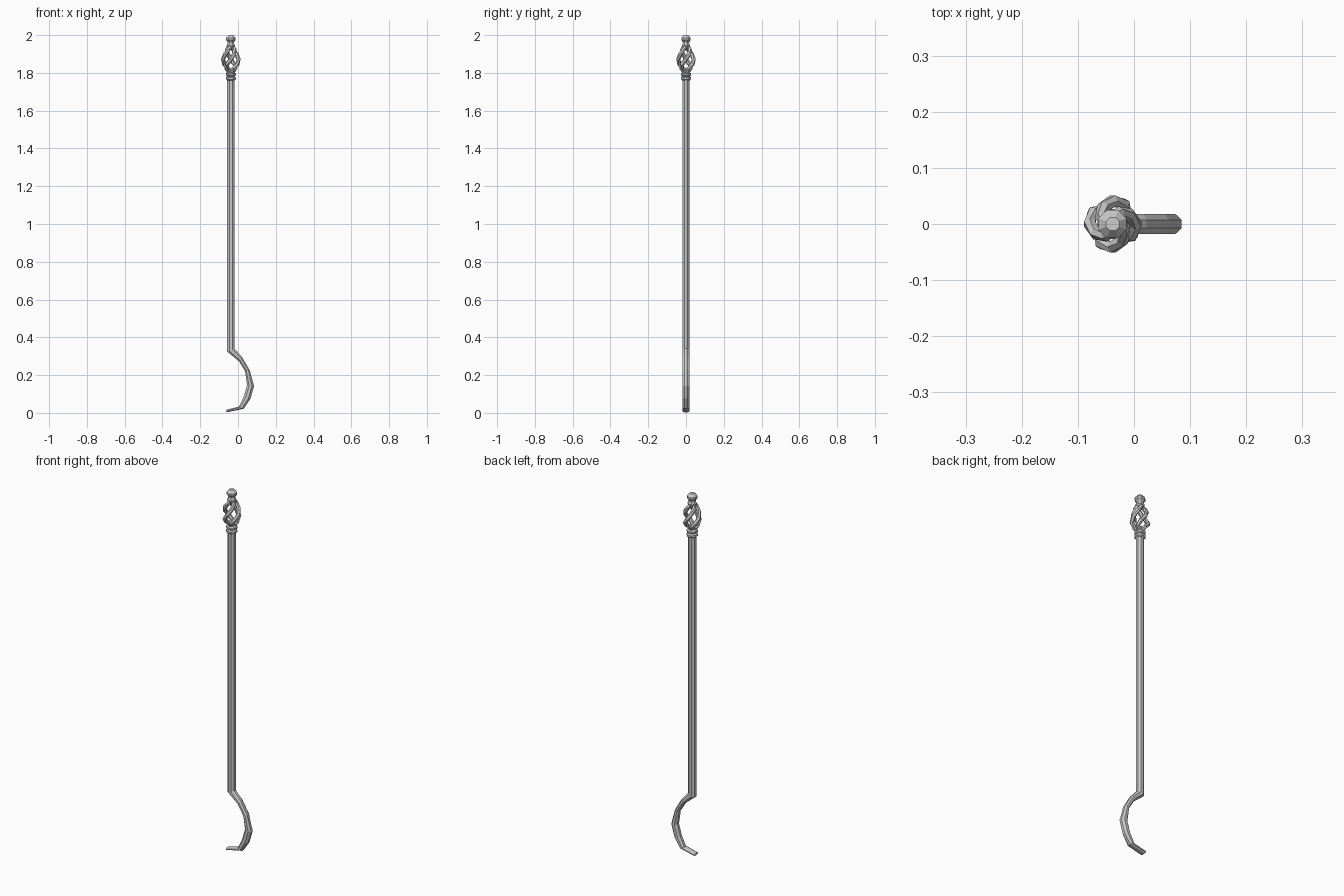
import bpy, bmesh, math
from mathutils import Vector

if "Cube" in bpy.data.objects:
    bpy.data.objects.remove(bpy.data.objects["Cube"])

X0 = -0.038
UP = Vector((0, 0, 1))


def make_object(name, bm):
    bmesh.ops.recalc_face_normals(bm, faces=bm.faces)
    mesh = bpy.data.meshes.new(name)
    bm.to_mesh(mesh)
    bm.free()
    obj = bpy.data.objects.new(name, mesh)
    bpy.context.collection.objects.link(obj)
    return obj


def skin(bm, rings):
    """Bridge equal-sized rings of points and cap both ends."""
    vs = [[bm.verts.new(p) for p in r] for r in rings]
    n = len(vs[0])
    for a, b in zip(vs, vs[1:]):
        for i in range(n):
            j = (i + 1) % n
            bm.faces.new((a[i], a[j], b[j], b[i]))
    bm.faces.new(vs[0])
    bm.faces.new(vs[-1])


def circle(n):
    return [(math.cos((i + .5) * math.tau / n), math.sin((i + .5) * math.tau / n)) for i in range(n)]


def lathe(name, profile, n=8):
    bm = bmesh.new()
    skin(bm, [[(X0 + r * c, r * s, z) for c, s in circle(n)] for r, z in profile])
    return make_object(name, bm)


# Shaft and hook: x, z of the left edge then x, z of the right edge
edges = [(-.058, 1.77, -.018, 1.77), (-.058, .325, -.018, .34),
         (.006, .272, .022, .295), (.037, .222, .062, .226),
         (.048, .147, .085, .142), (.03, .085, .066, .075),
         (.005, .033, .03, .022), (-.063, .016, -.06, .003)]
bm = bmesh.new()
rings = []
for xa, za, xb, zb in edges:
    mid = Vector(((xa + xb) / 2, 0, (za + zb) / 2))
    half = Vector(((xb - xa) / 2, 0, (zb - za) / 2))
    rings.append([mid + half * c / .924 + Vector((0, .019 * s, 0)) for c, s in circle(8)])
skin(bm, rings)
make_object("shaft_and_hook", bm)

# Collar below the basket and knob above it
lathe("collar", [(.02, 1.76), (.029, 1.766), (.029, 1.776), (.022, 1.782), (.029, 1.788),
                 (.029, 1.797), (.02, 1.803), (.02, 1.82)])
lathe("knob", [(.012, 1.925), (.022, 1.935), (.024, 1.945), (.018, 1.956), (.019, 1.964),
               (.027, 1.974), (.027, 1.985), (.013, 2.0)])

# Twisted basket of four bars
path = [(.010, 1.805), (.027, 1.822), (.040, 1.845), (.041, 1.872),
        (.034, 1.9), (.023, 1.924), (.010, 1.942)]
bm = bmesh.new()
for k in range(4):
    pts = []
    for i, (r, z) in enumerate(path):
        a = math.tau * k / 4 + math.pi * i / (len(path) - 1)
        pts.append(Vector((X0 + r * math.cos(a), r * math.sin(a), z)))
    rings = []
    for i, p in enumerate(pts):
        t = (pts[min(i + 1, len(pts) - 1)] - pts[max(i - 1, 0)]).normalized()
        out = Vector((p.x - X0, p.y, 0))
        u = (out - t * out.dot(t)).normalized()
        v = t.cross(u)
        rings.append([p + (u * c + v * s) * .0115 for c, s in circle(6)])
    skin(bm, rings)
make_object("twisted_basket", bm)
